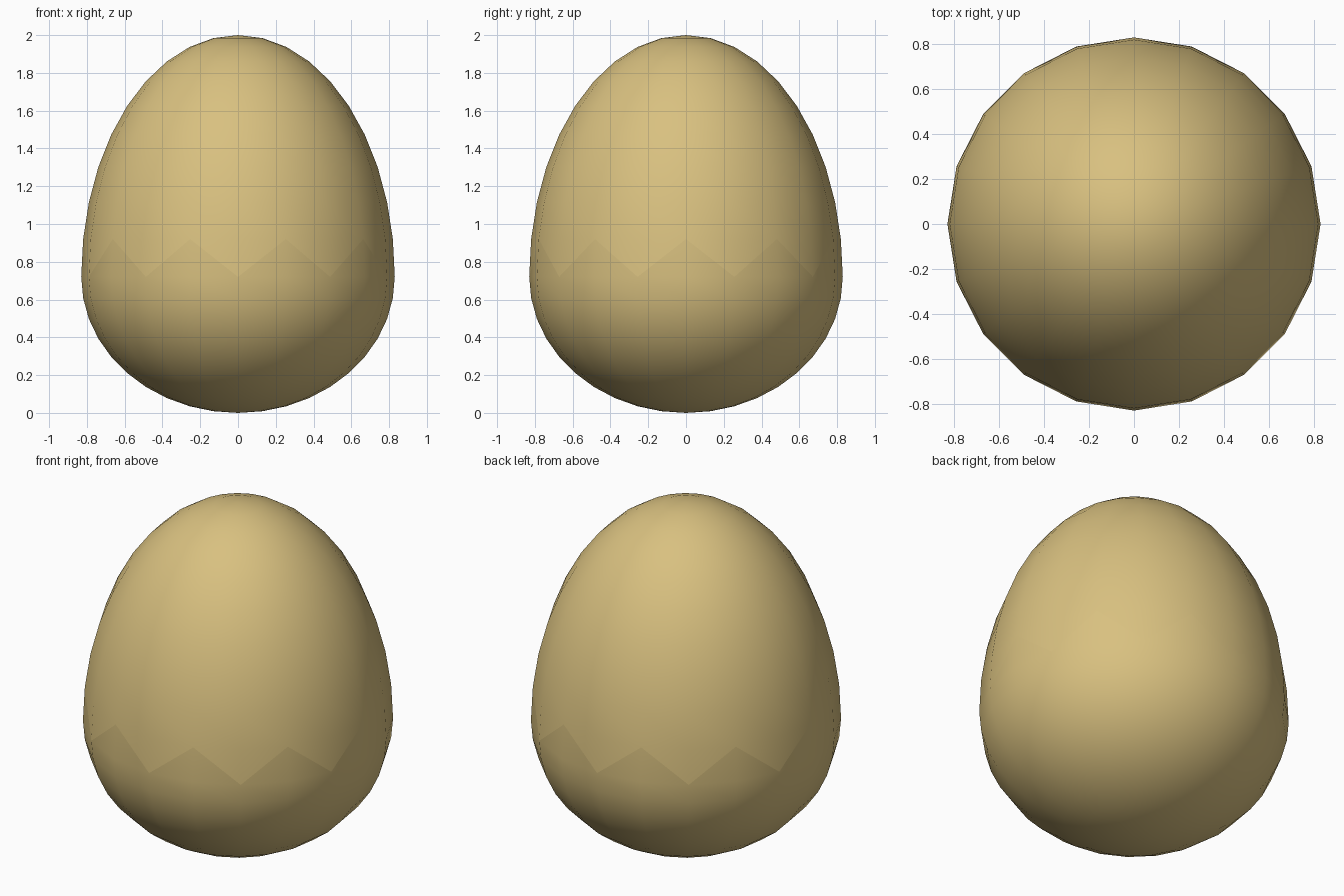
import bpy, bmesh, math

if "Cube" in bpy.data.objects:
    bpy.data.objects.remove(bpy.data.objects["Cube"])

SIDES, RINGS = 20, 20
RADIUS, EQUATOR, TOP = 0.83, 0.72, 2.0

shell = bpy.data.materials.new("pale_tan_shell")
shell.diffuse_color = (0.69, 0.53, 0.215, 1)
shell.use_nodes = True
shell.node_tree.nodes["Principled BSDF"].inputs["Base Color"].default_value = shell.diffuse_color


def ring_point(k, j):
    """Point on egg ring k (0 = top pole) at side j, counted from the front."""
    t, a = math.pi * k / RINGS, 2 * math.pi * j / SIDES - math.pi / 2
    r = RADIUS * math.sin(t)
    height = TOP - EQUATOR if k <= RINGS // 2 else EQUATOR
    return (r * math.cos(a), r * math.sin(a), EQUATOR + height * math.cos(t))


def egg_half(name, upper):
    bm = bmesh.new()
    verts = {}

    def v(k, j):
        key = (k, 0 if k in (0, RINGS) else j % SIDES)
        if key not in verts:
            verts[key] = bm.verts.new(ring_point(*key))
        return verts[key]

    mid = RINGS // 2
    for k in (range(0, mid) if upper else range(mid - 1, RINGS)):
        for j in range(SIDES):
            a, b, c, d = (k, j), (k + 1, j), (k + 1, j + 1), (k, j + 1)
            if k == 0:
                corners = (a, b, c)
            elif k == RINGS - 1:
                corners = (a, b, d)
            elif k == mid - 1:
                # zigzag crack: low on even sides, high on odd sides
                if j % 2 == 0:
                    corners = (a, b, d) if upper else (b, c, d)
                else:
                    corners = (a, c, d) if upper else (a, b, c)
            else:
                corners = (a, b, c, d)
            bm.faces.new([v(*p) for p in corners])
    for f in bm.faces:
        f.smooth = True
    mesh = bpy.data.meshes.new(name)
    bm.to_mesh(mesh)
    bm.free()
    mesh.materials.append(shell)
    obj = bpy.data.objects.new(name, mesh)
    bpy.context.collection.objects.link(obj)
    return obj


# The two shell halves meet along the zigzag crack
egg_half("upper_shell", True)
egg_half("lower_shell", False)
